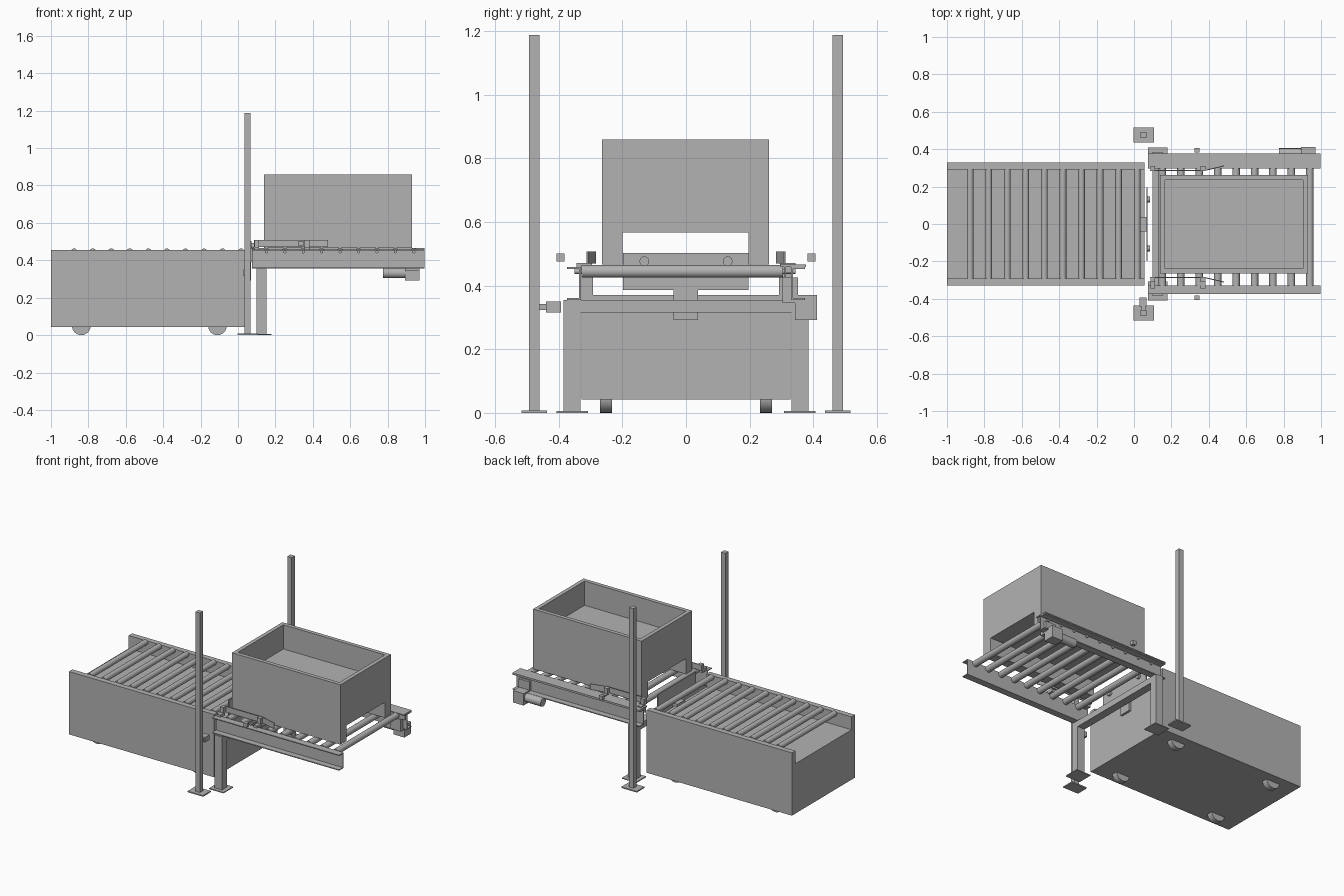
import bpy
import bmesh
from math import pi, radians
from mathutils import Matrix

cube = bpy.data.objects.get("Cube")
if cube:
    bpy.data.objects.remove(cube, do_unlink=True)

grey = bpy.data.materials.new("plain grey")
grey.use_nodes = True
grey.diffuse_color = (0.45, 0.45, 0.45, 1)
grey.node_tree.nodes["Principled BSDF"].inputs["Base Color"].default_value = grey.diffuse_color


def finish(name, bm):
    bmesh.ops.recalc_face_normals(bm, faces=bm.faces)
    mesh = bpy.data.meshes.new(name)
    bm.to_mesh(mesh)
    bm.free()
    mesh.materials.append(grey)
    ob = bpy.data.objects.new(name, mesh)
    bpy.context.collection.objects.link(ob)
    return ob


def box(name, x, y, z):
    """Box from (low, high) pairs on each axis."""
    bm = bmesh.new()
    bmesh.ops.create_cube(bm, size=1)
    for v in bm.verts:
        for i, (low, high) in enumerate((x, y, z)):
            v.co[i] = low if v.co[i] < 0 else high
    return finish(name, bm)


def rod(name, axis, centre, radius, span):
    """Smooth cylinder along x or y; centre gives the other two coordinates."""
    mid = (span[0] + span[1]) / 2
    if axis == "x":
        place = Matrix.Translation((mid, *centre)) @ Matrix.Rotation(pi / 2, 4, "Y")
    else:
        place = Matrix.Translation((centre[0], mid, centre[1])) @ Matrix.Rotation(pi / 2, 4, "X")
    bm = bmesh.new()
    bmesh.ops.create_cone(bm, cap_ends=True, segments=24, radius1=radius, radius2=radius,
                          depth=span[1] - span[0], matrix=place)
    ob = finish(name, bm)
    bpy.context.view_layer.objects.active = ob
    ob.select_set(True)
    bpy.ops.object.shade_smooth_by_angle(angle=radians(40))
    ob.select_set(False)
    return ob


def prism(name, points, axis, span):
    """Extrude an outline: (y, z) points along x, or (x, y) points along z."""
    bm = bmesh.new()
    rings = []
    for s in span:
        rings.append([bm.verts.new((s, *p) if axis == "x" else (*p, s)) for p in points])
        bm.faces.new(rings[-1])
    n = len(points)
    for i in range(n):
        j = (i + 1) % n
        bm.faces.new((rings[0][i], rings[0][j], rings[1][j], rings[1][i]))
    return finish(name, bm)


def mirrored(side, a, b):
    return tuple(sorted((side * a, side * b)))


# Roller cart: body with an open-ended trough on top
half, inner, deck, top = 0.328, 0.292, 0.37, 0.455
prism("cart_body", [(-half, 0.042), (half, 0.042), (half, top), (inner, top), (inner, deck),
                    (-inner, deck), (-inner, top), (-half, top)], "x", (-1, 0.056))
for i in range(10):
    rod("cart_roller", "y", (-0.876 + 0.0992 * i, 0.445), 0.018, (-inner, inner))
for x in (-0.838, -0.11):
    for side in (-1, 1):
        rod("cart_wheel", "y", (x, 0.05), 0.05, mirrored(side, 0.232, 0.27))

# Conveyor rollers with their shafts
for i in range(9):
    x = 0.94 - 0.0985 * i
    rod("conveyor_roller", "y", (x, 0.445), 0.02, (-0.328, 0.305))
    rod("roller_shaft", "y", (x, 0.445), 0.008, (-0.35, 0.345))

for side in (-1, 1):
    # Tall posts on base plates
    box("tall_post", (0.036, 0.068), mirrored(side, 0.461, 0.493), (0, 1.188))
    box("post_base", (-0.004, 0.108), mirrored(side, 0.437, 0.517), (0, 0.008))
    # Conveyor legs
    box("conveyor_leg", (0.1, 0.153), mirrored(side, 0.332, 0.385), (0, 0.355))
    box("leg_base", (0.075, 0.18), mirrored(side, 0.308, 0.408), (0, 0.006))
    # Outward-facing channel rails
    prism("side_rail", [(side * y, z) for y, z in (
        (0.33, 0.355), (0.375, 0.355), (0.375, 0.361), (0.336, 0.361),
        (0.336, 0.452), (0.375, 0.452), (0.375, 0.458), (0.33, 0.458))], "x", (0.075, 0.998))
    # Flared guide plates on small brackets
    prism("guide_plate", [(x, side * y) for x, y in (
        (0.085, 0.283), (0.375, 0.283), (0.482, 0.308), (0.481, 0.313),
        (0.374, 0.288), (0.085, 0.288))], "z", (0.47, 0.508))
    for x in (0.1, 0.368):
        box("guide_bracket", (x - 0.013, x + 0.013), mirrored(side, 0.288, 0.31), (0.47, 0.508))
        box("guide_foot", (x - 0.013, x + 0.013), mirrored(side, 0.295, 0.345), (0.452, 0.472))
    # Sensors beside the guides
    box("guide_sensor", (0.324, 0.349), mirrored(side, 0.382, 0.407), (0.476, 0.502))
    # Stop bumpers
    rod("stop_bumper", "x", (side * 0.131, 0.477), 0.015, (0.07, 0.085))

box("cross_beam", (0.1, 0.153), (-0.335, 0.335), (0.315, 0.355))

# Chain cover along the left rail
box("chain_cover_top", (0.075, 0.998), (0.297, 0.378), (0.459, 0.466))
box("chain_cover_lip", (0.075, 0.998), (0.309, 0.314), (0.425, 0.46))
for x in (0.832, 0.958):
    box("chain_cover_clip", (x - 0.01, x + 0.01), (0.314, 0.332), (0.44, 0.46))

# Drive unit
box("gearbox", (0.893, 0.971), (0.342, 0.412), (0.292, 0.37))
rod("drive_motor", "x", (0.377, 0.332), 0.028, (0.775, 0.895))
box("drive_mount", (0.893, 0.971), (0.304, 0.352), (0.345, 0.425))

# Lifting stop at the transfer gap
box("stop_plate", (0.066, 0.072), (-0.198, 0.196), (0.387, 0.503))
box("stop_lifter", (0.034, 0.07), (-0.04, 0.038), (0.292, 0.387))

# Cart sensor on the right post
box("post_sensor", (0.03, 0.068), (-0.44, -0.393), (0.316, 0.35))
box("sensor_arm", (0.04, 0.062), (-0.463, -0.438), (0.324, 0.342))

# Open bin with a tunnel between its skids
x0, x1, y0, y1, wall = 0.14, 0.93, -0.264, 0.261, 0.026
box("bin_floor", (x0, x1), (y0, y1), (0.568, 0.7))
for name, y in (("bin_right", (y0, y0 + wall)), ("bin_left", (y1 - wall, y1))):
    box(name + "_wall", (x0, x1), y, (0.7, 0.859))
for x in ((x0, x0 + wall), (x1 - wall, x1)):
    box("bin_end_wall", x, (y0 + wall, y1 - wall), (0.7, 0.859))
for y in ((y0, -0.2), (0.197, y1)):
    box("bin_skid", (x0, x1), y, (0.466, 0.568))
